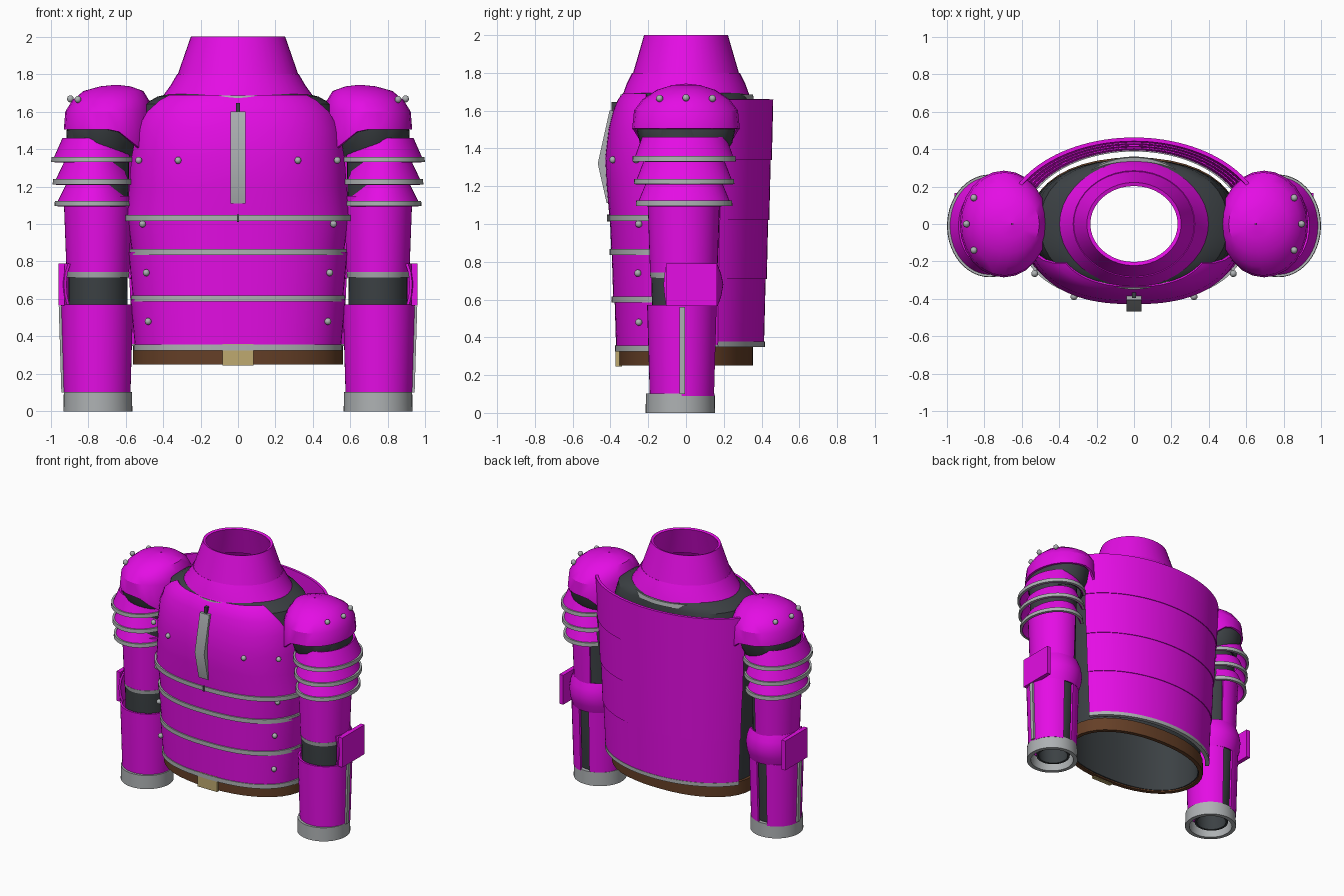
import bpy, bmesh, math
from mathutils import Vector

if "Cube" in bpy.data.objects:
    bpy.data.objects.remove(bpy.data.objects["Cube"], do_unlink=True)


def material(name, rgb):
    m = bpy.data.materials.new(name)
    m.use_nodes = True
    m.diffuse_color = (*rgb, 1)
    m.node_tree.nodes["Principled BSDF"].inputs["Base Color"].default_value = (*rgb, 1)
    return m


MAGENTA = material("magenta plate", (0.78, 0.004, 0.78))
STEEL = material("light steel", (0.42, 0.44, 0.45))
DARK = material("dark undersuit", (0.045, 0.053, 0.058))
BROWN = material("brown leather", (0.13, 0.05, 0.02))
TAN = material("tan buckle", (0.52, 0.40, 0.16))


def finish(name, bm, mat, thick=0, mirror=False, angle=35):
    """Turn a bmesh into an object, thicken inward, mirror across x, shade."""
    me = bpy.data.meshes.new(name)
    bm.to_mesh(me)
    bm.free()
    me.materials.append(mat)
    ob = bpy.data.objects.new(name, me)
    bpy.context.collection.objects.link(ob)
    if thick:
        mod = ob.modifiers.new("thickness", "SOLIDIFY")
        mod.thickness, mod.offset = thick, -1
    if mirror:
        ob.modifiers.new("mirror", "MIRROR").use_mirror_merge = False
    bpy.ops.object.select_all(action="DESELECT")
    bpy.context.view_layer.objects.active = ob
    ob.select_set(True)
    bpy.ops.object.convert(target="MESH")
    bpy.ops.object.shade_smooth_by_angle(angle=math.radians(angle))
    return ob


def oval(deg, rx, ry, p):
    c, s = math.cos(math.radians(deg)), math.sin(math.radians(deg))
    return (math.copysign(abs(c) ** (2 / p), c) * rx,
            math.copysign(abs(s) ** (2 / p), s) * ry)


def shell(name, mat, rings, at=(0, 0), mid=0, half=180, p=2, n=40,
          thick=0.015, mirror=False, shape=None, angle=35):
    """Loft oval rings (z, rx, ry[, half angle[, centre x]]) from bottom to top."""
    bm = bmesh.new()
    rows = []
    closed = half >= 180
    for z, rx, ry, *more in rings:
        h = more[0] if more else half
        cx = more[1] if len(more) > 1 else at[0]
        row = []
        for i in range(n if closed else n + 1):
            x, y = oval(mid - h + 2 * h * i / n, rx, ry, p)
            co = Vector((cx + x, at[1] + y, z))
            row.append(bm.verts.new(shape(co) if shape else co))
        rows.append(row)
    for a, b in zip(rows, rows[1:]):
        for i in range(n):
            j = (i + 1) % len(a)
            bm.faces.new((a[i], a[j], b[j], b[i]))
    return finish(name, bm, mat, thick, mirror, angle)


def box(name, mat, lo, hi, mirror=False):
    bm = bmesh.new()
    bmesh.ops.create_cube(bm, size=1)
    for v in bm.verts:
        v.co = [(l + h) / 2 + c * (h - l) for l, h, c in zip(lo, hi, v.co)]
    return finish(name, bm, mat, 0, mirror)


def rivets(name, points):
    bm = bmesh.new()
    for pt in points:
        made = bmesh.ops.create_uvsphere(bm, u_segments=10, v_segments=6, radius=0.019)
        bmesh.ops.translate(bm, verts=made["verts"], vec=pt)
    return finish(name, bm, STEEL, 0, True, 60)


# Torso undersuit, open at both ends
shell("torso_undersuit", DARK,
      [(0.26, .535, .33), (1.0, .555, .34), (1.4, .545, .345), (1.55, .53, .345),
       (1.64, .50, .345), (1.68, .43, .335), (1.70, .35, .31)], p=2.3)

# Belt and buckle
shell("belt", BROWN, [(0.25, .56, .355), (0.35, .56, .355)], p=2.2, thick=0.03)
box("belt_buckle", TAN, (-.083, -.372, .245), (.083, -.34, .36))

# Chest plate with cut-away arm openings
shell("chest_plate", MAGENTA,
      [(1.03, .60, .405, 86), (1.2, .585, .42, 82), (1.35, .58, .428, 78),
       (1.5, .565, .41, 72), (1.6, .53, .385, 64), (1.66, .48, .36, 58),
       (1.69, .43, .335, 55)], mid=-90, half=80, p=2.4)

# Belly lames, each with a steel lower edge
for k, (lo, hi, rx, ry) in enumerate([(.84, 1.03, .565, .395), (.59, .85, .56, .385),
                                      (.34, .60, .55, .37)]):
    shell(f"belly_lame_{k + 1}", MAGENTA, [(lo, rx, ry), (hi, rx + .025, ry + .008)],
          mid=-90, half=87, p=2.4)
for k, (z, rx, ry) in enumerate([(1.015, .615, .415), (.835, .582, .406),
                                 (.585, .572, .395), (.325, .56, .376)]):
    shell(f"front_trim_{k + 1}", STEEL, [(z, rx, ry), (z + .032, rx, ry)],
          mid=-90, half=85, p=2.4, thick=0.025)

# Raised centre ridge on the chest
bm = bmesh.new()
side = [bm.verts.new((-.04, y, z)) for y, z in
        [(-.405, 1.6), (-.467, 1.32), (-.42, 1.11), (-.395, 1.11), (-.425, 1.32), (-.375, 1.6)]]
face = bm.faces.new(side)
ext = bmesh.ops.extrude_face_region(bm, geom=[face])
bmesh.ops.translate(bm, vec=(.08, 0, 0),
                    verts=[g for g in ext["geom"] if isinstance(g, bmesh.types.BMVert)])
bmesh.ops.recalc_face_normals(bm, faces=bm.faces)
finish("chest_ridge", bm, STEEL)
box("chest_seam_upper", DARK, (-.012, -.395, 1.6), (.012, -.36, 1.645))
box("chest_seam_lower", DARK, (-.006, -.419, 1.012), (.006, -.40, 1.05))

# Back plate of overlapping lames, narrowing downward
levels = [0.36, 0.71, 1.02, 1.34, 1.66]
for k, (lo, hi) in enumerate(zip(levels, levels[1:])):
    def size(z):
        t = (z - 0.36) / 1.3
        return .615 + .085 * t, .41 + .055 * t
    (ax, ay), (bx, by) = size(lo), size(hi)
    shell(f"back_lame_{k + 1}", MAGENTA,
          [(lo, ax + .003, ay + .003), (hi, bx - .003, by - .003)],
          mid=90, half=66, thick=0.02)
shell("back_trim", STEEL, [(.35, .62, .417), (.378, .62, .417)], mid=90, half=66, thick=0.03)

# Collar in two flared tiers, with steel edging front and back
shell("collar_lower", MAGENTA, [(1.685, .40, .335), (1.74, .36, .315), (1.80, .325, .285)])
shell("collar_upper", MAGENTA, [(1.79, .325, .283), (2.0, .252, .222)], thick=0.02)
for name, mid, y in (("front", -90, .352), ("back", 90, .36)):
    shell(f"collar_trim_{name}", STEEL, [(1.655, .40, y), (1.685, .39, y - .005)],
          mid=mid, half=62, thick=0.025)

# Chest and belly rivets
rivets("chest_rivets", [(.53, -.265, 1.34), (.32, -.388, 1.34), (.51, -.25, 1.0),
                        (.49, -.255, .74), (.48, -.25, .48)])

# Arms: dark sleeve and shoulder joint
ARM = (.747, -.02)
shell("arm_sleeves", DARK, [(.03, .12, .12), (.3, .145, .145), (.57, .158, .16),
                            (.75, .157, .165), (1.3, .165, .175), (1.5, .17, .19)],
      at=ARM, mirror=True, n=32)
shell("shoulder_joints", DARK,
      [(1.36, .165, .20), (1.43, .185, .245), (1.52, .195, .265), (1.6, .17, .22), (1.65, .09, .1)],
      at=(.72, 0), mirror=True, n=32)


# Pauldrons: domes whose inner lower edge dips toward the chest
def dip(co):
    if co.z < 1.55:
        co.z -= max(0, .65 - co.x) * .8
    return co


shell("pauldrons", MAGENTA,
      [(1.505, .235, .285, 180, .695), (1.6, .232, .275, 180, .69), (1.66, .205, .23, 180, .68),
       (1.71, .16, .155, 180, .665), (1.735, .08, .075, 180, .655), (1.743, .004, .004, 180, .65)],
      at=(.69, 0), mirror=True, shape=dip, n=24, angle=30)
rivets("pauldron_rivets", [(.895, 0, 1.668), (.855, .14, 1.665), (.855, -.14, 1.665)])

# Flared upper arm lames with steel edges, open toward the body
for k, (lo, hi, rx, ry) in enumerate([(1.335, 1.46, .222, .268), (1.215, 1.33, .214, .26),
                                      (1.10, 1.21, .204, .25)]):
    shell(f"upper_arm_lames_{k + 1}", MAGENTA, [(lo, rx, ry), (hi, rx - .055, ry - .045)],
          at=(.77, -.01), mid=-10, half=145, mirror=True)
    shell(f"upper_arm_trims_{k + 1}", STEEL,
          [(lo - .004, rx + .006, ry + .006), (lo + .024, rx + .004, ry + .004)],
          at=(.77, -.01), mid=-10, half=145, mirror=True)

# Upper arm plates, open at the inner back
shell("upper_arm_plates", MAGENTA, [(.73, .168, .178), (1.15, .184, .192)],
      at=(.747, -.012), mid=-32, half=138, mirror=True, n=32)
shell("upper_arm_hems", STEEL, [(.715, .166, .176), (.743, .17, .18)],
      at=(.747, -.012), mid=-32, half=138, mirror=True, n=32)

# Elbow guards
shell("elbow_guards", MAGENTA, [(.565, .186, .188), (.62, .2, .207), (.68, .205, .218),
                                (.74, .198, .205), (.79, .18, .185)],
      at=ARM, mid=55, half=82, mirror=True, n=24)
box("elbow_side_plates", MAGENTA, (.925, -.105, .565), (.957, .165, .79), mirror=True)

# Forearm plates with a back seam and an outer steel strip
shell("forearm_plates", MAGENTA, [(.09, .178, .172), (.57, .192, .186)],
      at=(.752, -.02), mid=-90, half=168, mirror=True)
bm = bmesh.new()
bmesh.ops.create_cube(bm, size=1)
for v in bm.verts:
    v.co = (.932 + .014 * (v.co.z + .5) + .022 * v.co.x, -.02 + .03 * v.co.y, .33 + .46 * v.co.z)
finish("forearm_strips", bm, STEEL, 0, True)

# Cuffs
shell("cuffs", STEEL, [(0, .184, .184), (.103, .182, .182)], at=(.748, -.03),
      mirror=True, thick=0.03)
